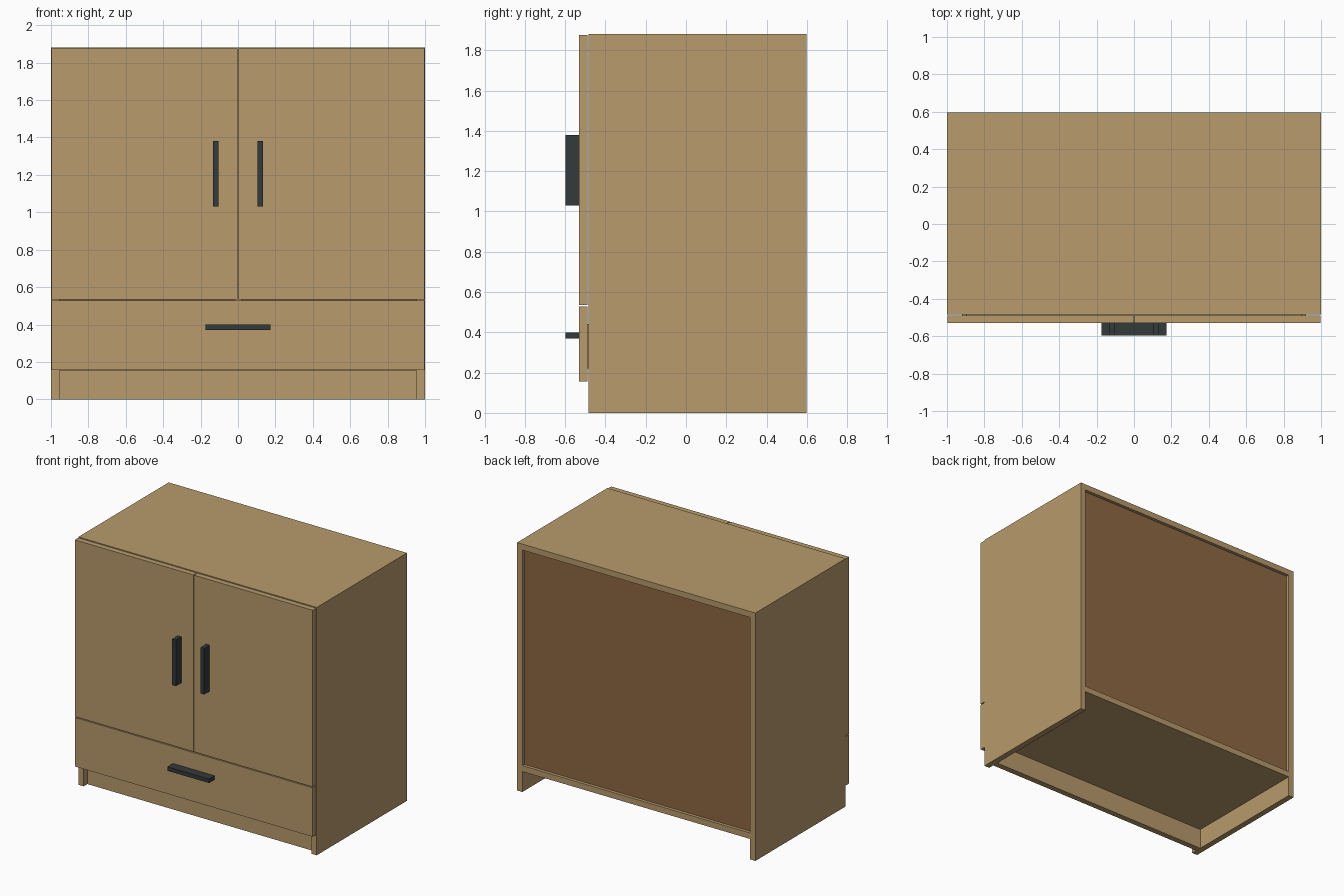
import bpy

if "Cube" in bpy.data.objects:
    bpy.data.objects.remove(bpy.data.objects["Cube"])


def material(name, rgb):
    m = bpy.data.materials.new(name)
    m.diffuse_color = (*rgb, 1.0)
    m.use_nodes = True
    m.node_tree.nodes["Principled BSDF"].inputs["Base Color"].default_value = m.diffuse_color
    return m


WOOD = material("light_wood", (0.48, 0.325, 0.15))
BACK = material("brown_back_board", (0.27, 0.14, 0.055))
METAL = material("dark_handle", (0.034, 0.041, 0.043))


def box(name, x, y, z, mat=WOOD):
    """Box from (min, max) ranges on each axis."""
    bpy.ops.mesh.primitive_cube_add(
        size=1, location=[(a + b) / 2 for a, b in (x, y, z)])
    o = bpy.context.object
    o.name = name
    o.scale = [b - a for a, b in (x, y, z)]
    bpy.ops.object.transform_apply(location=False, rotation=False, scale=True)
    o.data.materials.append(mat)
    return o


T = 0.045                     # board thickness
TOP = 1.88
FRONT, REAR = -0.485, 0.597   # carcass depth
IN = 1 - T                    # inner half width
DOOR_Y = (-0.53, -0.489)
HANDLE_Y = (-0.597, -0.53)
BOARD = (0.56, 0.573)         # recessed back board

# Parts mirrored left and right
for s, side in ((-1, "left"), (1, "right")):
    def mx(a, b):
        return tuple(sorted((s * a, s * b)))
    box(side + "_side_panel", mx(IN, 1), (FRONT, REAR), (0, TOP))
    box(side + "_door", mx(0.003, 0.998), DOOR_Y, (0.535, 1.875))
    box(side + "_door_handle", mx(0.104, 0.134), HANDLE_Y, (1.03, 1.38), METAL)
    box(side + "_drawer_side", mx(0.895, 0.92), DOOR_Y[1:] + (0.5,), (0.22, 0.44))

# Carcass boards
box("top_panel", (-IN, IN), (FRONT, REAR), (TOP - T, TOP))
box("bottom_panel", (-IN, IN), (FRONT, REAR), (0.155, 0.2))
box("middle_shelf", (-IN, IN), (FRONT, BOARD[0]), (0.483, 0.528))
box("centre_divider", (-T / 2, T / 2), (FRONT, BOARD[0]), (0.528, TOP - T))
box("kick_board", (-IN, IN), (FRONT + T, FRONT + 2 * T), (0, 0.155))
box("back_board", (-IN, IN), BOARD, (0.2, TOP - T), BACK)

# Drawer
box("drawer_front", (-0.998, 0.998), DOOR_Y, (0.157, 0.528))
box("drawer_handle", (-0.175, 0.175), HANDLE_Y, (0.37, 0.40), METAL)
box("drawer_bottom", (-0.895, 0.895), (DOOR_Y[1], 0.475), (0.22, 0.24))
box("drawer_back", (-0.895, 0.895), (0.475, 0.5), (0.22, 0.44))
